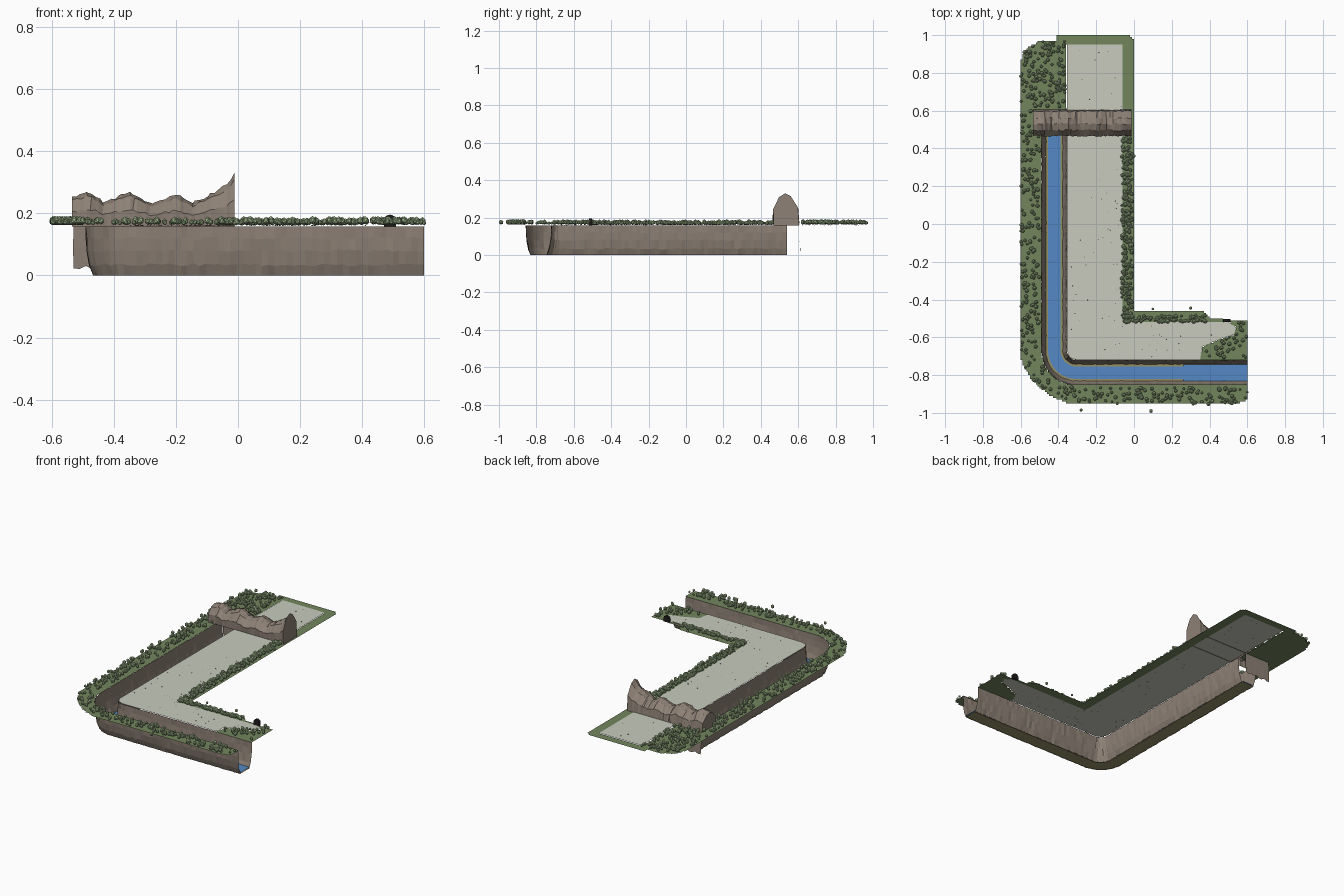
import bpy, bmesh, math, random
from mathutils import Vector, Matrix

if "Cube" in bpy.data.objects:
    bpy.data.objects.remove(bpy.data.objects["Cube"])
random.seed(4)
R = random.uniform
TOP = 0.158


def mat(name, rgb):
    m = bpy.data.materials.new(name)
    m.diffuse_color = (*rgb, 1)
    m.use_nodes = True
    m.node_tree.nodes["Principled BSDF"].inputs["Base Color"].default_value = m.diffuse_color
    return m


GRASS = mat("grass", (.17, .24, .11))
PATH = mat("path", (.58, .60, .51))
ROCK = mat("rock", (.27, .22, .18))
BANK = mat("bank", (.30, .28, .13))
WATER = mat("water", (.09, .25, .56))
LEAF = mat("leaf", (.36, .48, .27))
DARK = mat("dark", (.015, .013, .012))


def finish(bm, name, m):
    me = bpy.data.meshes.new(name)
    bm.to_mesh(me)
    bm.free()
    me.materials.append(m)
    o = bpy.data.objects.new(name, me)
    bpy.context.collection.objects.link(o)
    return o


def sheet(rows, name, m, caps=False):
    bm = bmesh.new()
    vs = [[bm.verts.new(p) for p in r] for r in rows]
    for a, b in zip(vs, vs[1:]):
        for i in range(len(a) - 1):
            bm.faces.new((a[i], b[i], b[i + 1], a[i + 1]))
    if caps:
        bm.faces.new(vs[0])
        bm.faces.new(vs[-1][::-1])
    return finish(bm, name, m)


# canyon centre line: straight, rounded corner, straight
CX, CY, CR = -.305, -.67, .117
line = []
for i in range(60):
    line.append((Vector((CX - CR, .54 - (.54 - CY) * i / 60)), Vector((-1, 0))))
for i in range(13):
    a = math.pi + math.pi / 2 * i / 12
    d = Vector((math.cos(a), math.sin(a)))
    line.append((Vector((CX, CY)) + CR * d, d))
for i in range(1, 46):
    line.append((Vector((CX + (.6 - CX) * i / 45, CY - CR)), Vector((0, -1))))


def sweep(section, name, m, jitter=0, pts=line):
    rows = []
    for k, (c, n) in enumerate(pts):
        row = []
        for j, (off, z) in enumerate(section):
            inner = 0 < j < len(section) - 1
            p = c + n * (off + R(-jitter, jitter))
            row.append((p.x, p.y, z + (R(-jitter, jitter) * 2 if inner else 0)))
        rows.append(row)
    return sheet(rows, name, m)


for s, nm in ((1, "outer"), (-1, "inner")):
    sweep([(s * .068, TOP), (s * .067, .12), (s * .064, .08), (s * .056, .035), (s * .043, 0)],
          nm + "_canyon_wall", ROCK, .0025)
sweep([(-.045, .004), (.045, .004)], "river_bank", BANK)
sweep([(-.033, .01), (.033, .01)], "river", WATER)
sweep([(-.043, .012), (.043, .012)], "river_mouth", WATER, 0, [q for q in line if q[0].x > .25])


# regions of the plateau
def inside(x, y, poly):
    hit = False
    for (ax, ay), (bx, by) in zip(poly, poly[1:] + poly[:1]):
        if (ay > y) != (by > y) and x < (bx - ax) * (y - ay) / (by - ay) + ax:
            hit = not hit
    return hit


land = [(-.6, .85), (-.58, .92), (-.5, .97), (-.41, .975), (-.41, 1), (-.02, 1), (0, .97), (0, -.455),
        (.36, -.455), (.41, -.5), (.6, -.515), (.6, -.93), (.53, -.955), (-.34, -.955),
        (-.44, -.91), (-.53, -.84), (-.58, -.76), (-.6, -.7)]
path = [(-.355, .95), (-.06, .95), (-.06, -.52), (.5, -.52), (.54, -.545), (.53, -.585), (.45, -.61),
        (.36, -.65), (.35, -.72), (-.305, -.72), (-.34, -.705), (-.355, -.67)]


def canyon(x, y, w=.067):
    if y > .54:
        return False
    if y > CY and x < CX:
        d = abs(x - CX + CR)
    elif x > CX:
        d = abs(y - CY + CR)
    else:
        d = abs(math.hypot(x - CX, y - CY) - CR)
    return d < w


# grass with its stepped outline
bm = bmesh.new()
grid = {}
S = .01


def gv(i, j):
    if (i, j) not in grid:
        grid[i, j] = bm.verts.new((i * S, j * S, TOP))
    return grid[i, j]


for i in range(-60, 60):
    for j in range(-100, 100):
        x, y = (i + .5) * S, (j + .5) * S
        if inside(x, y, land) and not inside(x, y, path) and not canyon(x, y):
            bm.faces.new([gv(i, j), gv(i + 1, j), gv(i + 1, j + 1), gv(i, j + 1)])
finish(bm, "grass", GRASS)

bm = bmesh.new()
bm.faces.new([bm.verts.new((x, y, TOP + .003)) for x, y in path][::-1])
bmesh.ops.triangulate(bm, faces=bm.faces[:])
finish(bm, "path", PATH)

# rocky ridge across the valley head
crest = [(-.535, .255), (-.48, .27), (-.43, .235), (-.35, .272), (-.28, .232), (-.2, .262),
         (-.15, .232), (-.08, .265), (-.03, .3), (-.012, .33)]
prof = [(.468, 0), (.466, .5), (.497, .88), (.53, 1), (.56, .91), (.598, .56), (.605, 0)]


def crest_z(x):
    for (a, za), (b, zb) in zip(crest, crest[1:]):
        if x <= b:
            return za + (zb - za) * max(0, x - a) / (b - a)
    return crest[-1][1]


rows = []
N = 42
for k in range(N + 1):
    x0 = -.535 + .523 * k / N
    h = crest_z(x0) - .158
    end = k in (0, N)
    row = []
    for j, (y, t) in enumerate(prof):
        q = 0 if end or j in (0, 6) else .005
        row.append((x0 + R(-q, q) * .8, y + R(-q, q), TOP + h * t + R(-q, q) * .8))
    rows.append(row)
sheet(rows, "ridge", ROCK, True)

# rock curtain closing the canyon behind the ridge
rows = [[(x, .605, .16), (x + R(-.004, .004), .607, .09), (x, .611, .015 + R(0, .02))]
        for x in [-.53 + .02 * k for k in range(10)]]
sheet(rows, "canyon_end_rock", ROCK)


# low-poly shrubs and pebbles
def scatter(spots, name, m, rmin, rmax, squash, lift):
    bm = bmesh.new()
    for x, y in spots:
        r = R(rmin, rmax)
        M = (Matrix.Translation((x, y, TOP + lift * r)) @ Matrix.Rotation(R(0, 6), 4, 'Z')
             @ Matrix.Diagonal((r, r, r * squash, 1)))
        bmesh.ops.create_icosphere(bm, subdivisions=1, radius=1, matrix=M)
    finish(bm, name, m)


def pick(n, x0, x1, y0, y1, ok):
    out = []
    for _ in range(n * 60):
        x, y = R(x0, x1), R(y0, y1)
        if ok(x, y):
            out.append((x, y))
            if len(out) == n:
                break
    return out


def open_grass(x, y):
    return inside(x, y, land) and not inside(x, y, path) and not canyon(x, y, .078)


spots = pick(190, -.6, -.49, -.75, .6, open_grass)
spots += pick(150, -.6, .6, -.955, -.75, lambda x, y: open_grass(x, y) and (x > -.35 or y < x * -.9 - 1.05))
spots += pick(150, -.6, -.36, .62, .97, open_grass)
spots += pick(35, .36, .6, -.71, -.52, open_grass)
spots += [(-.28, -.985), (.09, -.99), (.1, -.45), (.3, -.445), (0, .36)]
scatter(spots, "shrubs", LEAF, .007, .012, 1.15, 1.7)
hedge = pick(260, -.065, -.01, -.5, .46, lambda x, y: True)
hedge += pick(90, -.06, .38, -.52, -.485, lambda x, y: True)
scatter(hedge, "hedge", LEAF, .007, .012, 1.1, 1.4)
scatter(pick(90, -.35, .5, -.71, .93, lambda x, y: inside(x, y, path)), "pebbles", ROCK, .002, .0035, .7, 1)

# small dark tunnel arch at the end of the path
bm = bmesh.new()
arc = [(.47, TOP), (.51, TOP)] + [(.49 + .02 * math.cos(math.pi * i / 8), .176 + .02 * math.sin(math.pi * i / 8))
                                  for i in range(9)]
f = bm.faces.new([bm.verts.new((x, -.518, z)) for x, z in arc])
g = bmesh.ops.extrude_face_region(bm, geom=[f])
bmesh.ops.translate(bm, vec=(0, .016, 0), verts=[v for v in g['geom'] if isinstance(v, bmesh.types.BMVert)])
bmesh.ops.recalc_face_normals(bm, faces=bm.faces[:])
finish(bm, "tunnel_arch", DARK)
